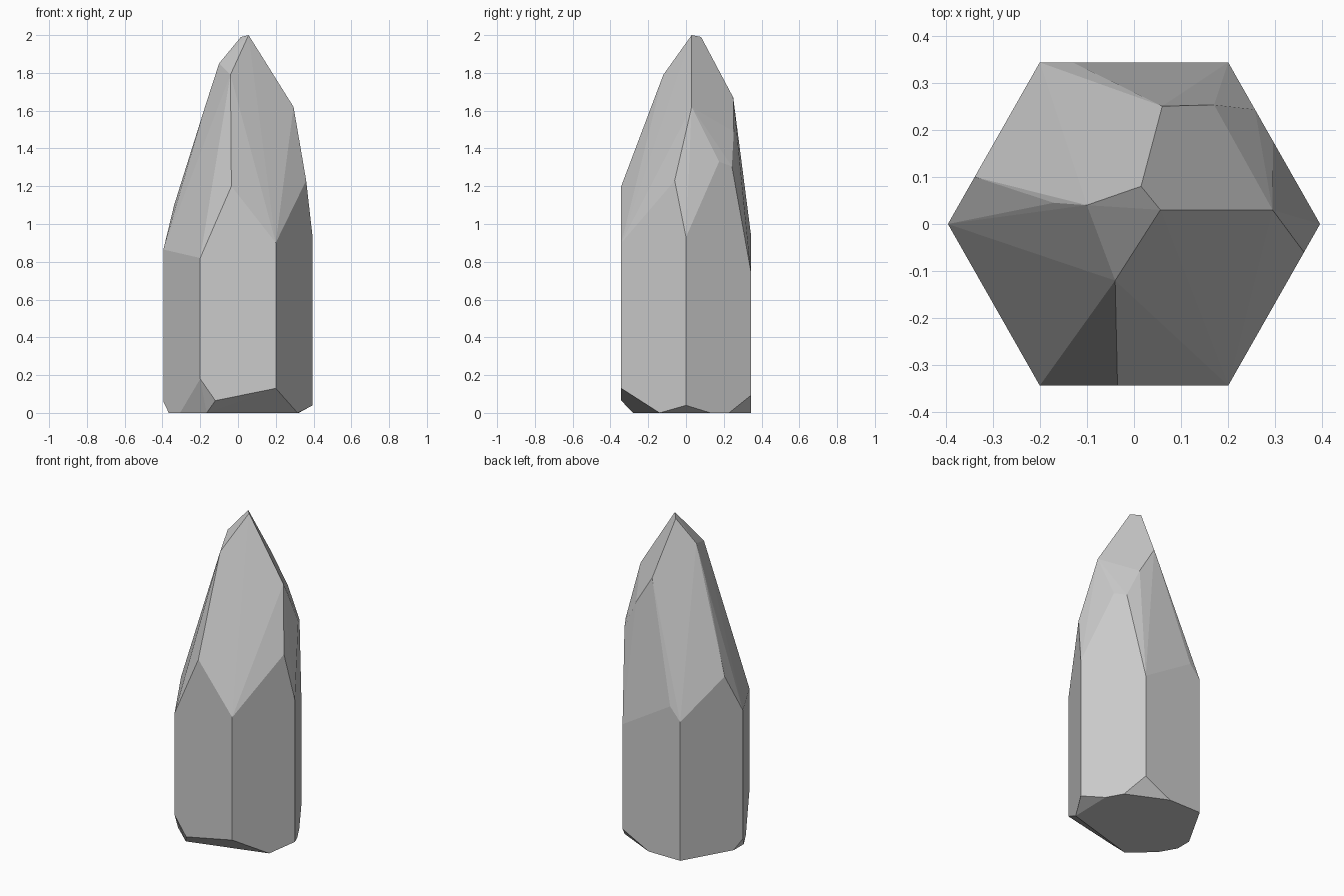
import bpy, bmesh
from math import radians

if "Cube" in bpy.data.objects:
    bpy.data.objects.remove(bpy.data.objects["Cube"])

W, C, D = 0.395, 0.2, 0.343   # hexagon: half width, corner x, half depth


def side(sx, sy, y, z):
    """Point on one of the slanted sides of the hexagonal shaft."""
    return (sx * (W - (W - C) * y / D), sy * y, z)


# tip: the small facets around the summit
tip = [(0.056, 0.03, 2.0), (0.015, 0.08, 1.99), (-0.10, 0.04, 1.85),
       (-0.04, -0.12, 1.79), (-0.17, 0.045, 1.635)]

# shoulder: lower edges of the steep upper facets, right and back
shoulder = [(0.294, 0.03, 1.62), (0.06, 0.25, 1.67), (0.17, 0.253, 1.49),
            side(1, 1, 0.175, 1.33), side(1, 1, 0.243, 1.305),
            side(1, -1, 0.06, 1.23), side(-1, 1, 0.10, 1.10)]

# shaft top: where the facets meet the hexagonal shaft
shaft_top = [(W, 0, 0.93), (C, -D, 0.90), (-0.035, -D, 1.20), (-C, -D, 0.82),
             (-W, 0, 0.865), (-C, D, 0.87), (-0.13, D, 0.95), (C, D, 0.75)]

# shaft bottom: corners left above the chipped base
shaft_bottom = [(W, 0, 0.04), (C, -D, 0.13), (-0.12, -D, 0.065), (-C, -D, 0.18),
                (-W, 0, 0.06), (C, D, 0.092)]

# base: outline of the flat underside
base = [side(1, -1, 0.14, 0), side(1, 1, 0.13, 0), side(1, 1, 0.228, 0),
        (0.02, D, 0), (-C, D, 0), side(-1, 1, 0.05, 0), side(-1, -1, 0.05, 0),
        side(-1, -1, 0.155, 0), (-0.166, -0.28, 0)]

# wrap the facet corners into one faceted crystal
bm = bmesh.new()
for p in tip + shoulder + shaft_top + shaft_bottom + base:
    bm.verts.new(p)
bmesh.ops.convex_hull(bm, input=bm.verts[:])
bmesh.ops.delete(bm, geom=[v for v in bm.verts if not v.link_faces], context='VERTS')
bmesh.ops.dissolve_limit(bm, angle_limit=radians(1.5), verts=bm.verts[:], edges=bm.edges[:])
bmesh.ops.recalc_face_normals(bm, faces=bm.faces[:])

mesh = bpy.data.meshes.new("crystal")
bm.to_mesh(mesh)
bm.free()
bpy.context.collection.objects.link(bpy.data.objects.new("crystal", mesh))
